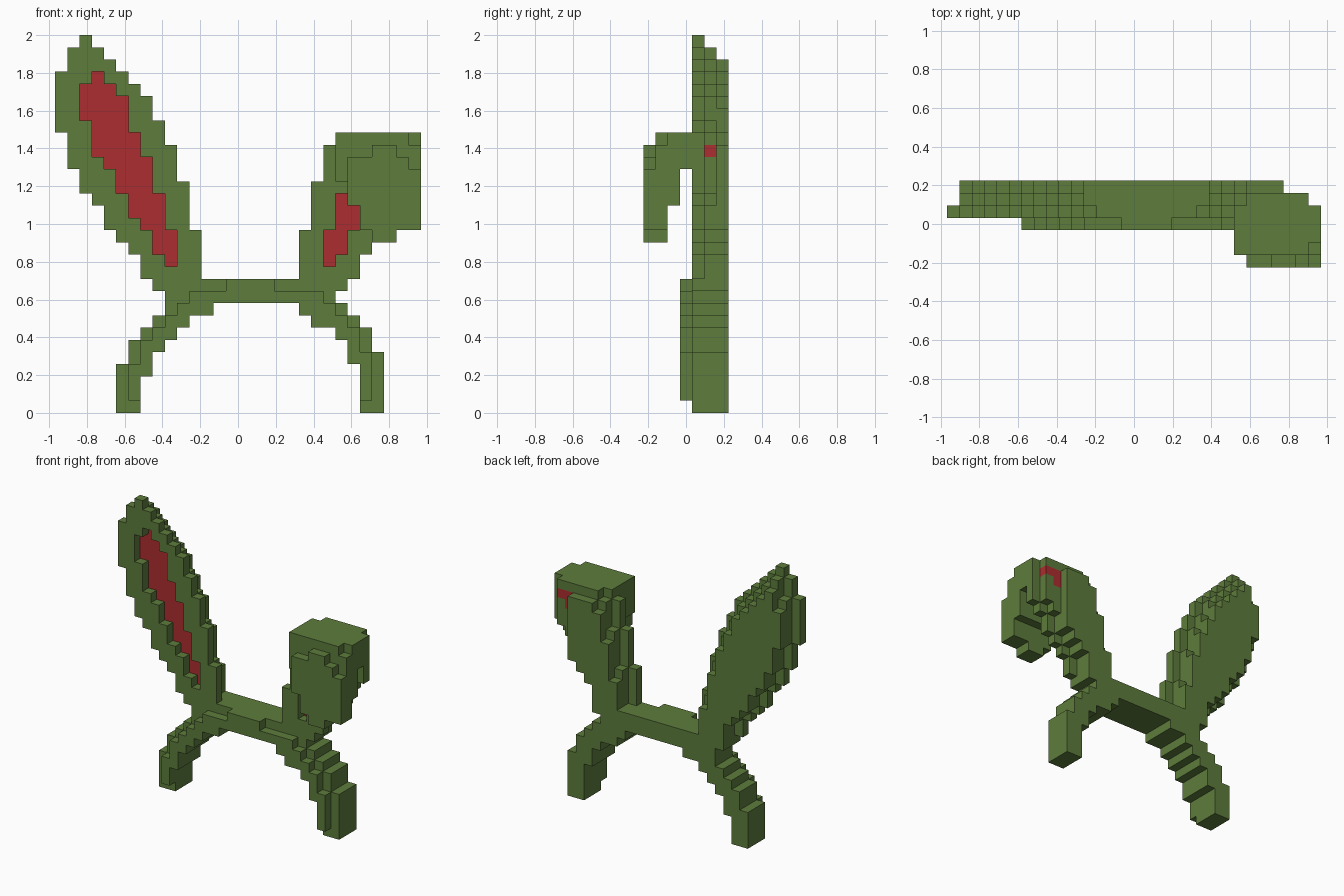
import bpy
import bmesh
from mathutils import Vector

cube = bpy.data.objects.get("Cube")
if cube:
    bpy.data.objects.remove(cube, do_unlink=True)

UNIT = 2 / 31                      # edge of one block
ORIGIN = Vector((-15, -3.5, 0))    # block grid corner
MIRROR = 32                        # the two ears mirror about half of this column
FRONT, MIDDLE, BACK = 4, 5, 6      # depth layers of an ear


def make_material(name, colour):
    mat = bpy.data.materials.new(name)
    mat.use_nodes = True
    mat.diffuse_color = (*colour, 1)
    mat.node_tree.nodes["Principled BSDF"].inputs["Base Color"].default_value = (*colour, 1)
    return mat


green = make_material("olive green", (0.11, 0.2, 0.045))
red = make_material("lining red", (0.41, 0.027, 0.029))


def fill(steps, top):
    """Turn (first row, left, right) steps into a set of (column, row) cells."""
    ends = [step[0] for step in steps[1:]] + [top]
    return {(x, z) for (low, left, right), end in zip(steps, ends)
            for z in range(low, end) for x in range(left, right)}


def flip(cells):
    return {(MIRROR - 1 - x, z) for x, z in cells}


def shrink(cells):
    """Drop the side and upper rim of an outline."""
    return {(x, z) for x, z in cells
            if {(x - 1, z), (x + 1, z), (x, z + 1)} <= cells}


def lower(cells):
    return {(x, z) for x, z in cells if (x, z + 1) in cells}


def clip(cells, right, top):
    return {(x, z) for x, z in cells if x < right and z < top}


blocks = {}                        # (x, y, z) -> part name


def place(part, cells, layers):
    for x, z in cells:
        for y in layers:
            blocks[x, y, z] = part


# Ear outline and its sunken lining
ear = fill([(11, 7, 12), (13, 6, 12), (14, 5, 12), (15, 4, 11), (17, 3, 11),
            (18, 2, 11), (19, 2, 10), (20, 1, 10), (22, 1, 9), (23, 0, 9),
            (24, 0, 8), (26, 0, 7), (27, 0, 6), (28, 1, 5), (29, 1, 4),
            (30, 2, 3)], 31)
lining = fill([(12, 9, 10), (13, 8, 10), (15, 7, 9), (16, 6, 9), (18, 5, 8),
               (20, 4, 8), (21, 3, 7), (23, 3, 6), (24, 2, 6), (26, 2, 5),
               (27, 3, 4)], 28)
middle = shrink(ear)
back = lower(middle)

# Upright ear
place("right_ear", ear - lining, [FRONT])
place("right_ear", middle, [MIDDLE])
place("right_ear", back, [BACK])
place("right_ear_lining", lining, [MIDDLE])

# Folded ear: standing part, cut off at the fold
place("left_ear", clip(flip(ear - lining), 30, 23), [FRONT])
place("left_ear", clip(flip(middle), 29, 23), [MIDDLE])
place("left_ear", clip(flip(back), 27, 22), [BACK])
place("left_ear_lining", clip(flip(lining), 29, 22), [MIDDLE])

# Folded ear: roof of the fold and the tip hanging in front
tip_low = [(14, 26, 28), (15, 25, 30), (17, 24, 30)]
place("left_ear_tip", fill(tip_low + [(20, 24, 29), (21, 26, 28)], 22), [0])
place("left_ear_tip", fill(tip_low + [(19, 23, 30), (22, 23, 29)], 23), [1])
place("left_ear_tip", fill([(17, 24, 30), (19, 23, 30)], 23), [2])
place("left_ear_tip", fill([(20, 23, 30)], 23), [3])
place("left_ear_tip", fill([(22, 23, 30)], 23), [FRONT])

# Headband: two arms and the bar across
right_arm = fill([(0, 5, 7), (3, 5, 8), (4, 6, 8), (5, 6, 9), (6, 7, 10),
                  (7, 8, 11), (8, 9, 13)], 9)
left_arm = fill([(0, 25, 27), (4, 24, 27), (5, 24, 26), (6, 23, 26),
                 (7, 21, 25), (8, 20, 24)], 9)
bar = fill([(9, 9, 23), (10, 8, 24)], 11)
for name, cells in (("right_arm", right_arm), ("left_arm", left_arm), ("headband_bar", bar)):
    place(name, cells, [FRONT, MIDDLE, BACK])

# Headband: raised front ridge, one block in from the outer edge
place("right_arm", {(x, z) for x, z in right_arm if z and (x - 1, z) in right_arm}, [3])
place("left_arm", {(x, z) for x, z in left_arm if z and (x + 1, z) in left_arm}, [3])
place("headband_bar", fill([(9, 11, 22), (10, 14, 18)], 11), [3])


def build(part):
    """Mesh the outer faces of all blocks of one part."""
    bm = bmesh.new()
    for cell in [c for c, owner in blocks.items() if owner == part]:
        for axis in range(3):
            for side in (0, 1):
                near = list(cell)
                near[axis] += 2 * side - 1
                if tuple(near) in blocks:
                    continue
                u, v = (axis + 1) % 3, (axis + 2) % 3
                corners = []
                for du, dv in ((0, 0), (1, 0), (1, 1), (0, 1)):
                    point = Vector(cell)
                    point[axis] += side
                    point[u] += du
                    point[v] += dv
                    corners.append(bm.verts.new((point + ORIGIN) * UNIT))
                bm.faces.new(corners if side else corners[::-1])
    bmesh.ops.remove_doubles(bm, verts=bm.verts, dist=UNIT / 100)
    mesh = bpy.data.meshes.new(part)
    bm.to_mesh(mesh)
    bm.free()
    mesh.materials.append(red if "lining" in part else green)
    bpy.context.collection.objects.link(bpy.data.objects.new(part, mesh))


for part in sorted(set(blocks.values())):
    build(part)
